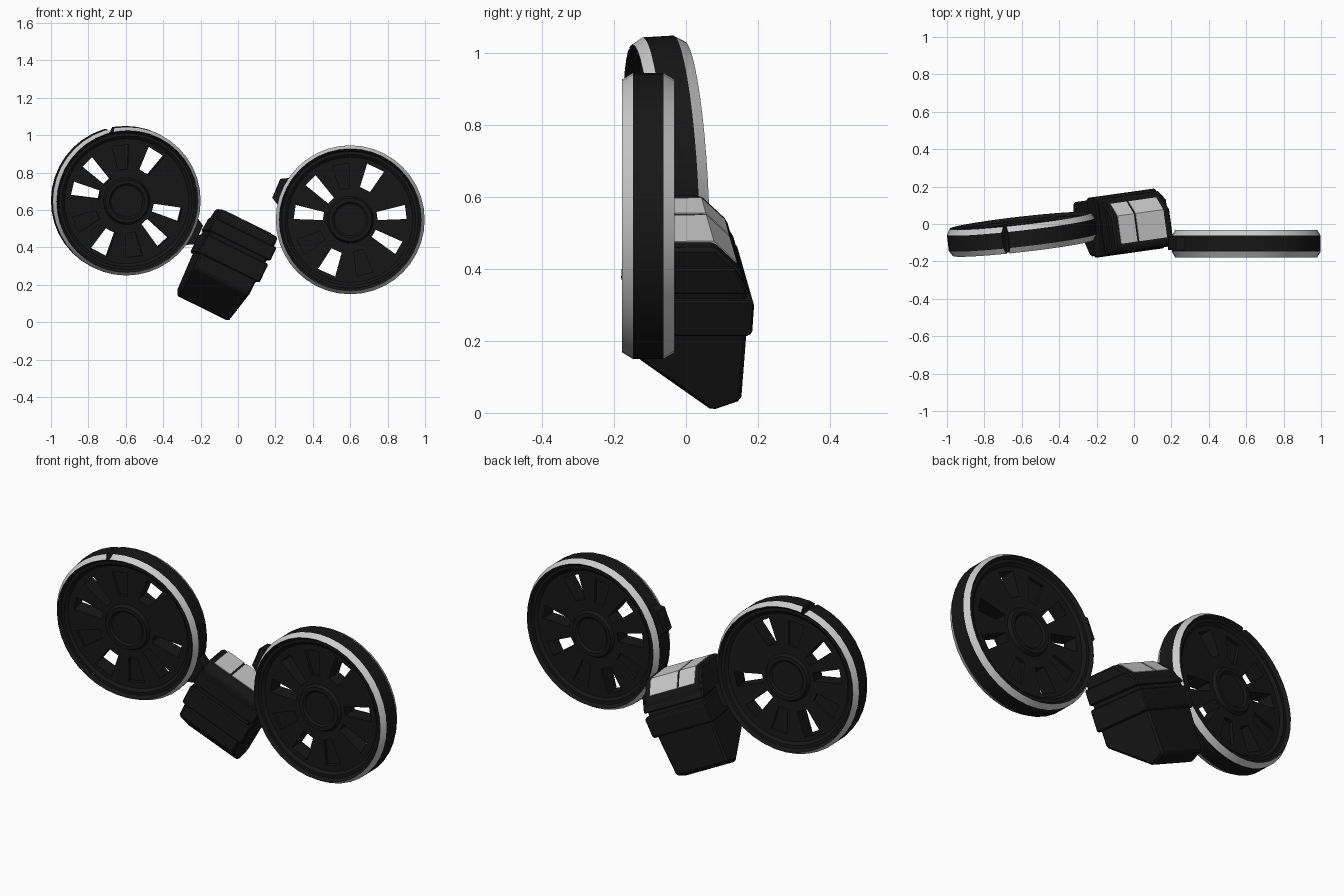
import bpy, bmesh
from math import sin, cos, pi, radians
from mathutils import Matrix, Vector

if "Cube" in bpy.data.objects:
    bpy.data.objects.remove(bpy.data.objects["Cube"])


def material(name, c):
    m = bpy.data.materials.new(name)
    m.diffuse_color = (c, c, c, 1)
    m.use_nodes = True
    m.node_tree.nodes["Principled BSDF"].inputs["Base Color"].default_value = m.diffuse_color
    return m


BLACK = material("black", 0.008)
GREY = material("grey", 0.6)


def make(name, verts, faces, mats, matrix=None, indices=None):
    me = bpy.data.meshes.new(name)
    me.from_pydata([tuple(v) for v in verts], [], faces)
    for m in mats:
        me.materials.append(m)
    if indices:
        me.polygons.foreach_set("material_index", indices)
    bm = bmesh.new()
    bm.from_mesh(me)
    bmesh.ops.recalc_face_normals(bm, faces=bm.faces)
    bm.to_mesh(me)
    bm.free()
    ob = bpy.data.objects.new(name, me)
    bpy.context.collection.objects.link(ob)
    if matrix:
        ob.matrix_world = matrix
    return ob


def prism_data(bottom, top, base=0):
    n = len(bottom)
    faces = [list(range(base, base + n)), list(range(base + n, base + 2 * n))]
    faces += [[base + i, base + (i + 1) % n, base + n + (i + 1) % n, base + n + i] for i in range(n)]
    return list(bottom) + list(top), faces


def activate(ob):
    bpy.ops.object.select_all(action='DESELECT')
    ob.select_set(True)
    bpy.context.view_layer.objects.active = ob


def bevel(ob, width):
    b = ob.modifiers.new("bevel", 'BEVEL')
    b.width = width
    b.segments = 1
    b.limit_method = 'ANGLE'
    return ob


def cut(ob, verts, faces):
    cutter = make("cutter", verts, faces, [BLACK], ob.matrix_world)
    cutter.hide_render = True
    b = ob.modifiers.new("cut", 'BOOLEAN')
    b.operation = 'DIFFERENCE'
    b.solver = 'EXACT'
    b.object = cutter
    bpy.context.view_layer.update()
    activate(ob)
    bpy.ops.object.modifier_apply(modifier="cut")
    bpy.data.objects.remove(cutter)


# Half of the wheel section: hub cap, disc, rim lip, shoulder, tread (radius, y)
HALF = [(0.085, 0.050), (0.095, 0.060), (0.115, 0.060), (0.125, 0.042),
        (0.335, 0.042), (0.350, 0.055), (0.366, 0.055), (0.380, 0.073), (0.398, 0.043)]
SIDES = 40


def wheel(name, matrix, holes, recesses, lug_angle, notch=None):
    prof = HALF + [(r, -y) for r, y in reversed(HALF)]
    verts, faces, idx = [], [], []
    n = len(prof)
    for i in range(SIDES):
        a = 2 * pi * i / SIDES
        verts += [(r * cos(a), y, r * sin(a)) for r, y in prof]
        j = (i + 1) % SIDES
        for k in range(n - 1):
            faces.append([i * n + k, i * n + k + 1, j * n + k + 1, j * n + k])
            idx.append(1 if k in (7, 9) else 0)     # grey shoulders
    for k in (0, n - 1):
        faces.append([i * n + k for i in range(SIDES)])
        idx.append(0)
    ob = make(name, verts, faces, [BLACK, GREY], matrix, idx)

    # Through windows and shallow recesses between the spokes
    cv, cf = [], []

    def slot(deg, r0, r1, w0, w1, y0, y1):
        a = radians(deg)
        d, t = Vector((cos(a), 0, sin(a))), Vector((-sin(a), 0, cos(a)))
        q = [d * r0 - t * w0, d * r1 - t * w1, d * r1 + t * w1, d * r0 + t * w0]
        v, f = prism_data([p + Vector((0, y0, 0)) for p in q], [p + Vector((0, y1, 0)) for p in q], len(cv))
        cv.extend(v)
        cf.extend(f)

    for deg, wide in holes:
        if wide:
            slot(deg, 0.18, 0.31, 0.03, 0.05, -0.1, 0.1)
        else:
            slot(deg, 0.145, 0.30, 0.022, 0.038, -0.1, 0.1)
    for deg in recesses:
        for s in (-1, 1):
            slot(deg, 0.17, 0.30, 0.025, 0.045, s * 0.025, s * 0.1)
    if notch:
        slot(notch, 0.374, 0.44, 0.006, 0.04, -0.1, 0.1)
    cut(ob, cv, cf)
    activate(ob)
    bpy.ops.object.shade_smooth_by_angle(angle=radians(20))

    # Broken mounting lug on the rim
    a = radians(lug_angle)
    d, t = Vector((cos(a), 0, sin(a))), Vector((-sin(a), 0, cos(a)))
    q = [d * 0.385 - t * 0.08, d * 0.43 - t * 0.055, d * 0.43 + t * 0.055, d * 0.385 + t * 0.08]
    v, f = prism_data([p + Vector((0, -0.035, 0)) for p in q], [p + Vector((0, 0.035, 0)) for p in q])
    make(name + "_lug", v, f, [BLACK], matrix)


wheel("right_wheel", Matrix.Translation((0.6, -0.105, 0.548)),
      [(64, 1), (246, 1), (135, 0), (172, 0), (8, 0), (-30, 0)], (100, 209, 285), 157)
wheel("left_wheel", Matrix.Translation((-0.6, -0.055, 0.65))
      @ Matrix.Rotation(radians(6.5), 4, 'Z') @ Matrix.Rotation(radians(3.3), 4, 'X'),
      [(59, 1), (242, 1), (135, 0), (167, 0), (-14, 0), (-48, 0)], (97, 205, 278), -25, 103)

# Tilted housing frame
BODY = (Matrix.Translation((-0.07, 0.0, 0.303)) @ Matrix.Rotation(radians(8), 4, 'Z')
        @ Matrix.Rotation(radians(26), 4, 'Y'))


def block(name, prof, x0, x1, mat, taper=0.0, width=0.0):
    """Extrude a (y, z) profile across the housing, narrowing downwards."""
    def side(x):
        return [(x * (1 + taper * min(0, z)), y, z) for y, z in prof]
    v, f = prism_data(side(x0), side(x1))
    ob = make(name, v, f, [mat], BODY)
    return bevel(ob, width) if width else ob


# Housing with wedge underside and chamfered back
block("housing", [(-0.15, 0.235), (-0.13, 0.255), (0.045, 0.257), (0.125, 0.18), (0.15, 0.07),
                  (0.15, -0.225), (0.07, -0.257), (-0.15, -0.09)], -0.172, 0.175, BLACK, 0.4, 0.01)
# Raised belt
block("belt", [(-0.16, 0.10), (0.155, 0.10), (0.163, 0.09), (0.163, 0.0), (0.155, -0.01), (-0.16, -0.01)],
      -0.18, 0.188, BLACK, 0.0, 0.006)
# Upper collar
block("collar", [(-0.155, 0.20), (0.10, 0.20), (0.15, 0.12), (-0.155, 0.12)], -0.178, 0.19, BLACK, 0.0, 0.006)
# Grey panels on top, split by a slit
for side, x0, x1 in (("left", -0.14, -0.043), ("right", -0.032, 0.135)):
    block(side + "_top_panel", [(-0.105, 0.25), (-0.105, 0.259), (0.045, 0.261), (0.115, 0.194), (0.105, 0.18)],
          x0, x1, GREY)
